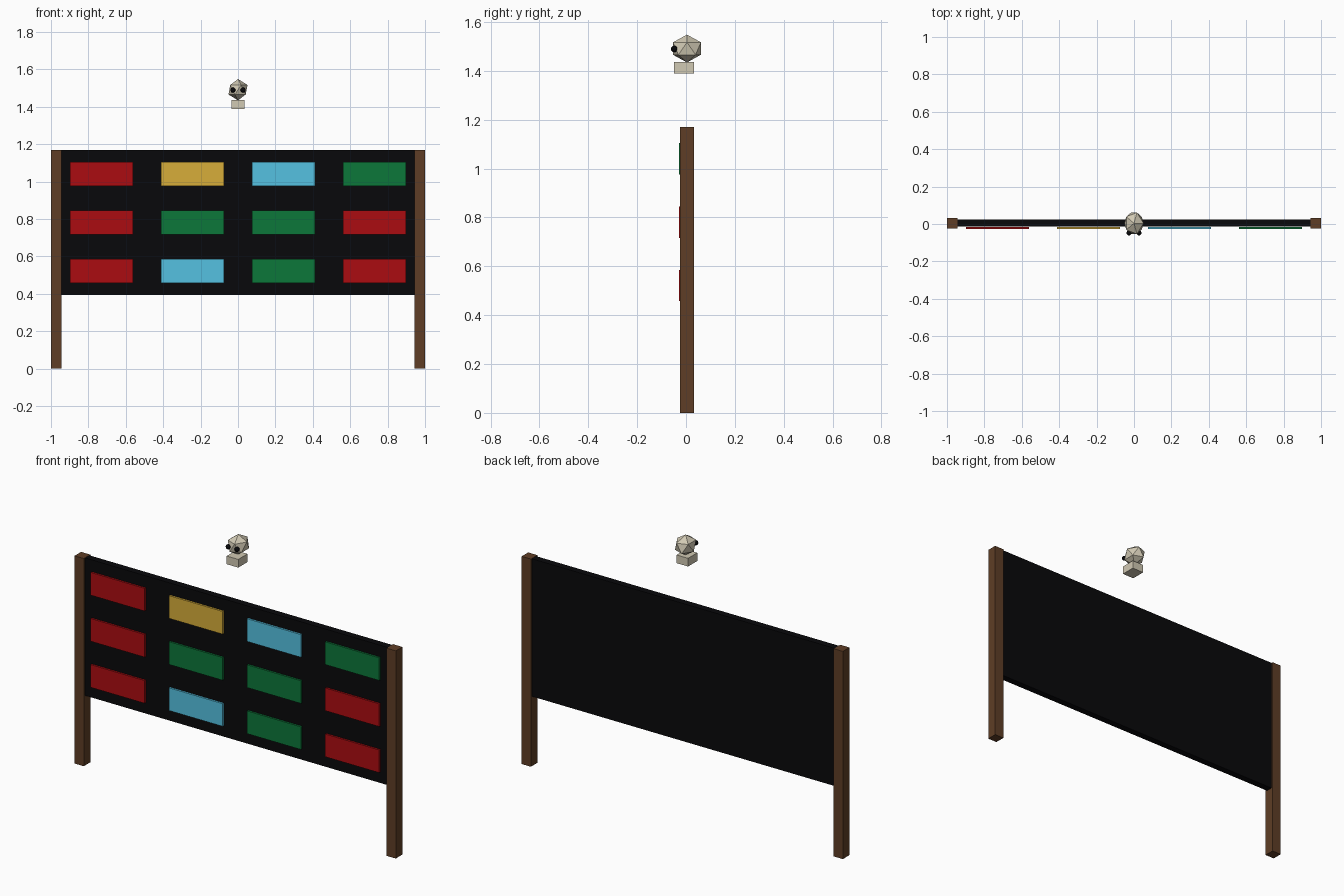
import bpy

if "Cube" in bpy.data.objects:
    bpy.data.objects.remove(bpy.data.objects["Cube"])


def material(name, r, g, b):
    m = bpy.data.materials.new(name)
    m.diffuse_color = [(c / 255) ** 2.2 for c in (r, g, b)] + [1]
    m.use_nodes = True
    m.node_tree.nodes["Principled BSDF"].inputs["Base Color"].default_value = m.diffuse_color
    return m


WOOD = material("wood", 95, 64, 42)
BLACK = material("black", 17, 17, 19)
BONE = material("bone", 208, 200, 178)
TILES = {
    "R": material("red", 170, 20, 24),
    "Y": material("yellow", 214, 172, 60),
    "B": material("blue", 85, 192, 224),
    "G": material("green", 20, 118, 60),
}


def finish(name, mat):
    ob = bpy.context.object
    ob.name = name
    ob.data.materials.append(mat)
    return ob


def box(name, lo, hi, mat):
    mid = [(a + b) / 2 for a, b in zip(lo, hi)]
    bpy.ops.mesh.primitive_cube_add(size=1, location=mid)
    bpy.context.object.scale = [b - a for a, b in zip(lo, hi)]
    return finish(name, mat)


# Board between two square posts
box("board", (-0.945, -0.013, 0.393), (0.945, 0.025, 1.168), BLACK)
for side, x in (("left", -0.9715), ("right", 0.9715)):
    box(side + "_post", (x - 0.0285, -0.025, 0), (x + 0.0285, 0.033, 1.169), WOOD)

# Coloured tiles, rows from top to bottom
for row, colours in enumerate(("RYBG", "RGGR", "RBGR")):
    z = 1.04 - 0.2595 * row
    for col, key in enumerate(colours):
        x = (col - 1.5) * 0.487
        box(f"tile_{row}_{col}", (x - 0.168, -0.028, z - 0.064),
            (x + 0.168, -0.017, z + 0.064), TILES[key])

# Floating skull: faceted cranium, block jaw, black eyes
bpy.ops.mesh.primitive_ico_sphere_add(subdivisions=1, radius=1, location=(0, 0.004, 1.491))
bpy.context.object.scale = (0.057, 0.067, 0.057)
finish("cranium", BONE)
box("jaw", (-0.036, -0.049, 1.389), (0.036, 0.033, 1.435), BONE)
for side, x in (("left", -0.027), ("right", 0.027)):
    bpy.ops.mesh.primitive_uv_sphere_add(segments=12, ring_count=8, radius=0.0135,
                                         location=(x, -0.048, 1.489))
    finish(side + "_eye", BLACK)
